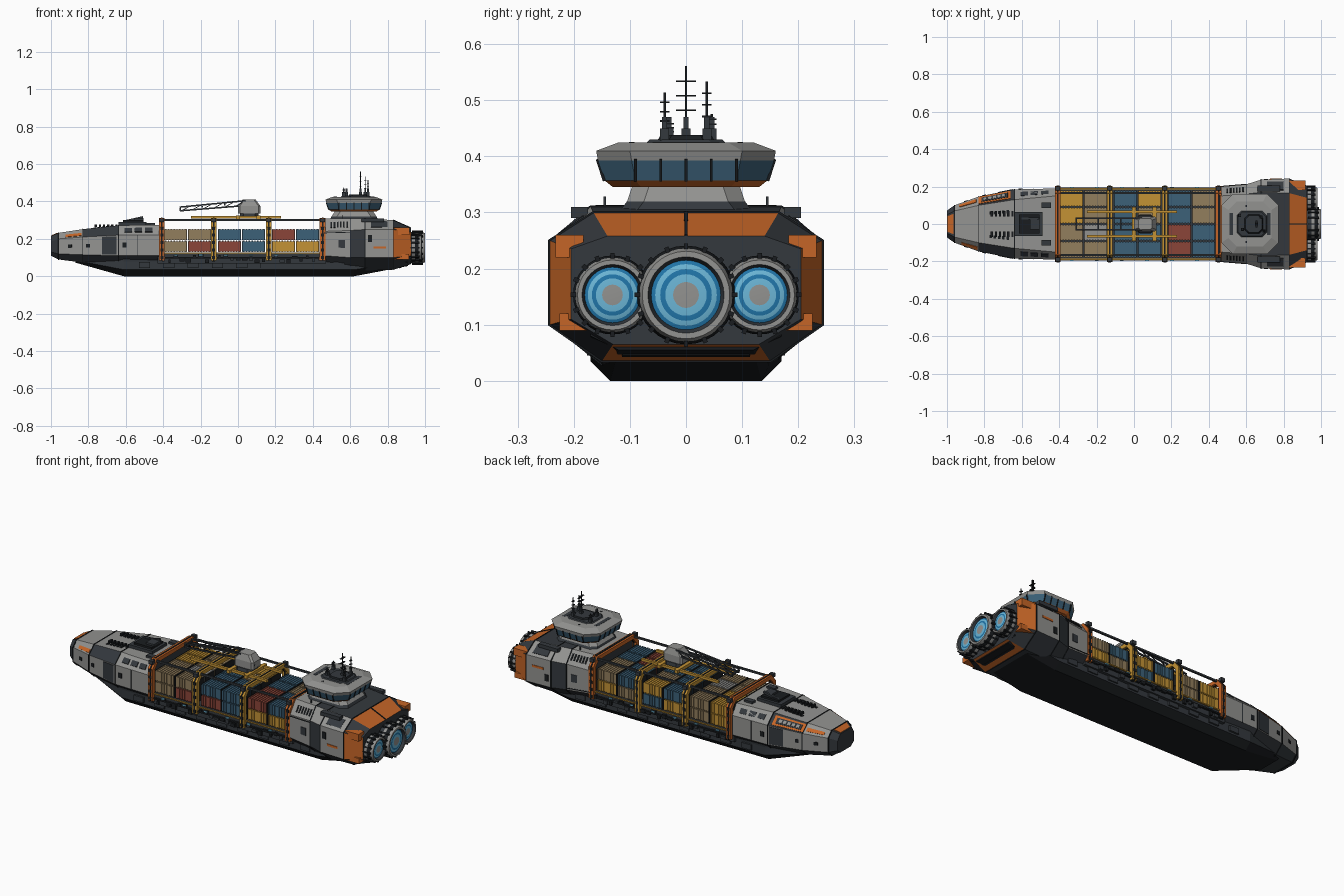
import bpy, bmesh, math, random
from mathutils import Vector, Matrix

random.seed(4)
if "Cube" in bpy.data.objects:
    bpy.data.objects.remove(bpy.data.objects["Cube"])

COLOURS = {
    "hull_grey": (0.29, 0.29, 0.28), "slate": (0.034, 0.04, 0.047), "black": (0.01, 0.012, 0.014),
    "orange": (0.56, 0.13, 0.02), "yellow": (0.55, 0.29, 0.035), "steel_blue": (0.045, 0.12, 0.19),
    "tan": (0.29, 0.21, 0.11), "rust_red": (0.26, 0.06, 0.04), "glow_cyan": (0.15, 0.47, 0.68),
    "glow_blue": (0.015, 0.18, 0.4)}
MATS = []
for name, rgb in COLOURS.items():
    m = bpy.data.materials.new(name)
    m.use_nodes = True
    m.diffuse_color = (*rgb, 1)
    m.node_tree.nodes["Principled BSDF"].inputs["Base Color"].default_value = (*rgb, 1)
    MATS.append(m)
GREY, SLATE, BLACK, ORANGE, YELLOW, BLUE, TAN, RED, CYAN, DEEP = range(10)


class Part:
    """Collects faces of one named object."""
    def __init__(self, name):
        self.name, self.bm = name, bmesh.new()

    def face(self, verts, mat):
        self.bm.faces.new(verts).material_index = mat

    def block(self, matrix, mat):
        res = bmesh.ops.create_cube(self.bm, size=1, matrix=matrix)
        for f in {f for v in res["verts"] for f in v.link_faces}:
            f.material_index = mat

    def box(self, c, s, mat):
        self.block(Matrix.Translation(c) @ Matrix.Diagonal((*s, 1)), mat)

    def beam(self, p, q, w, h, mat):
        p, q = Vector(p), Vector(q)
        d = q - p
        side = Vector((0, 0, 1)).cross(d)
        side = side.normalized() if side.length > 1e-6 else Vector((0, 1, 0))
        up = d.normalized().cross(side)
        m = Matrix((d.normalized() * (d.length + w * 0.4), side * w, up * h)).transposed().to_4x4()
        self.block(Matrix.Translation((p + q) / 2) @ m, mat)

    def skin(self, rings, rule, caps=None):
        vs = [[self.bm.verts.new(p) for p in r] for r in rings]
        n = len(vs[0])
        for i in range(len(vs) - 1):
            for k in range(n):
                j = (k + 1) % n
                self.face((vs[i][k], vs[i][j], vs[i + 1][j], vs[i + 1][k]), rule(i, k))
        if caps:
            self.face(vs[0], caps[0])
            self.face(vs[-1], caps[1])

    def finish(self, smooth=False):
        bmesh.ops.recalc_face_normals(self.bm, faces=self.bm.faces)
        mesh = bpy.data.meshes.new(self.name)
        self.bm.to_mesh(mesh)
        self.bm.free()
        for m in MATS:
            mesh.materials.append(m)
        ob = bpy.data.objects.new(self.name, mesh)
        bpy.context.collection.objects.link(ob)
        if smooth:
            bpy.ops.object.select_all(action="DESELECT")
            ob.select_set(True)
            bpy.context.view_layer.objects.active = ob
            bpy.ops.object.shade_smooth_by_angle(angle=math.radians(30))


def ring(x, wb, wm, wt, z0, z1, z2, z3):
    """Eight-sided hull section: 0 bottom, 2/6 sides, 4 top, odd edges chamfers."""
    return [Vector((x, y, z)) for y, z in ((-wb, z0), (wb, z0), (wm, z1), (wm, z2),
                                           (wt, z3), (-wt, z3), (-wm, z2), (-wm, z1))]


def seams(part, rings, keep):
    for i in keep:
        for k in range(8):
            part.beam(rings[i][k], rings[i][(k + 1) % 8], 0.005, 0.005, BLACK)


def patch(part, rings, i, k, u0, u1, v0, v1, mat, lift=0.003):
    """Thin painted plate on hull face k of segment i."""
    a, b, d, c = rings[i][k], rings[i][(k + 1) % 8], rings[i + 1][k], rings[i + 1][(k + 1) % 8]
    n = (b - a).cross(d - a).normalized()
    mid = (a + b + c + d) / 4 - Vector((a.x, 0, 0.16))
    n *= -1 if n.dot(Vector((0, mid.y, mid.z))) < 0 else 1
    at = lambda u, v: a.lerp(d, u).lerp(b.lerp(c, u), v)
    quad = [at(u0, v0), at(u1, v0), at(u1, v1), at(u0, v1)]
    part.skin([[p - n * 0.002 for p in quad], [p + n * lift for p in quad]], lambda i, k: mat, (mat, mat))


# Keel
keel = [ring(-0.87, .06, .09, .09, .073, .085, .1, .12), ring(-0.61, .13, .165, .17, 0, .035, .08, .11),
        ring(0.62, .135, .17, .175, 0, .035, .08, .11), ring(0.91, .12, .17, .13, .055, .08, .1, .12)]
p = Part("keel")
p.skin(keel, lambda i, k: BLACK if k in (0, 1, 7) else SLATE, (BLACK, BLACK))
p.finish()

# Bow hull with panels
bow = [ring(-1.0, .045, .072, .05, .11, .13, .185, .215), ring(-0.96, .07, .1, .07, .09, .12, .2, .232),
       ring(-0.83, .1, .147, .1, .073, .115, .21, .252), ring(-0.64, .13, .185, .13, .06, .11, .22, .272),
       ring(-0.42, .14, .19, .15, .06, .11, .22, .275)]
p = Part("bow_hull")
p.skin(bow, lambda i, k: SLATE if k in (0, 1, 7) or i == 0 or (i == 2 and k in (3, 5)) else GREY, (SLATE, SLATE))
seams(p, bow, (1, 2, 3, 4))
for k in (2, 6):
    patch(p, bow, 2, k, .55, .95, .05, .95, SLATE)
    patch(p, bow, 1, k, .4, .55, .4, .6, BLACK)
    patch(p, bow, 3, k, .1, .2, .35, .6, BLACK)
    patch(p, bow, 2, k, .1, .2, .4, .6, BLACK)
    patch(p, bow, 3, k, .45, .47, .0, 1, SLATE)
patch(p, bow, 2, 3, .0, .9, .1, .85, ORANGE)
patch(p, bow, 2, 3, .08, .82, .25, .7, SLATE, .005)
for i in range(5):
    patch(p, bow, 2, 3, .14 + i * .13, .23 + i * .13, .35, .6, GREY, .007)
patch(p, bow, 1, 3, .2, .9, .25, .6, ORANGE)
patch(p, bow, 1, 5, .3, .95, .5, .85, ORANGE)
patch(p, bow, 0, 4, .1, .9, .1, .9, ORANGE)
for u in (.15, .4, .65):
    for k in (3, 5):
        patch(p, bow, 3, k, u, u + .18, .3, .7, SLATE)
for v in (.2, .77):
    for i in range(5):
        patch(p, bow, 2, 4, .3 + i * .12, .37 + i * .12, v, v + .03 + .04, BLACK)
p.finish()

# Bow deck hatch and vents
p = Part("bow_hatch")
p.box((-.565, 0, .28), (.15, .13, .02), SLATE)
p.box((-.56, 0, .293), (.11, .1, .016), BLACK)
p.box((-.53, 0, .303), (.05, .06, .016), SLATE)
p.beam((-.6, .03, .295), (-.51, .03, .315), .012, .012, SLATE)
for s in (-1, 1):
    for i in range(6):
        p.box((-.76 + i * .022, s * .055, .271), (.012, .03, .014), BLACK)
    p.box((-.47, s * .1, .28), (.05, .03, .012), SLATE)
p.finish()

# Stern hull
stern = [ring(.46, .15, .2, .15, .06, .11, .24, .31), ring(.6, .15, .212, .16, .04, .1, .245, .31),
         ring(.68, .15, .237, .17, .03, .1, .25, .31), ring(.83, .15, .243, .165, .035, .1, .25, .3),
         ring(.925, .13, .205, .14, .065, .11, .235, .258)]
STERN_RULE = {0: (2, 3, 4, 5, 6), 1: (3, 5), 2: (2, 3, 5, 6), 3: ()}
p = Part("stern_hull")
p.skin(stern, lambda i, k: ORANGE if i == 3 and k % 2 == 0 else GREY if k in STERN_RULE[i] else SLATE, (SLATE, SLATE))
seams(p, stern, (0, 1, 2, 3))
for k in (3, 5):
    for i in range(6):
        patch(p, stern, 0, k, .25 + i * .12, .31 + i * .12, .3, .75, BLACK)
    patch(p, stern, 2, k, .2, .8, .2, .8, SLATE)
for k in (2, 6):
    patch(p, stern, 0, k, .55, .8, .35, .65, SLATE)
    patch(p, stern, 2, k, .3, .75, .6, .68, ORANGE)
    patch(p, stern, 2, k, .1, .25, .2, .45, BLACK)
    patch(p, stern, 0, k, .0, 1, .05, .08, BLACK)
patch(p, stern, 3, 4, 0, 1, .49, .51, BLACK)
patch(p, stern, 3, 0, .35, .45, .1, .9, BLACK)
for s in (-1, 1):
    p.box((.875, s * .208, .24), (.085, .05, .04), ORANGE)
    p.box((.875, s * .2, .105), (.08, .05, .03), ORANGE)
    p.box((.72, s * .19, .3), (.12, .03, .02), SLATE)
    p.beam((.56, s * .145, .3), (.56, s * .145, .328), .004, .004, SLATE)
p.finish()

# Engines: stepped profile (x offset, radius, colour of following band)
PROFILE = [(-.1, .06, BLACK), (-.075, .083, SLATE), (-.05, .088, GREY), (-.035, .088, BLACK), (-.015, .083, GREY),
           (0, .078, GREY), (0, .068, SLATE), (-.014, .062, DEEP), (-.012, .055, CYAN), (-.01, .046, DEEP),
           (-.009, .037, CYAN), (-.008, .023, GREY), (-.008, .0005, GREY)]
p = Part("engines")
for y, end, s in ((0, 1, 1), (.131, .98, .8), (-.131, .98, .8)):
    turn = [2 * math.pi * t / 32 for t in range(32)]
    p.skin([[(end + x, y + r * s * math.cos(a), .153 + r * s * math.sin(a)) for a in turn]
            for x, r, c in PROFILE], lambda i, k: PROFILE[i][2])
    for a in turn[::2]:
        m = Matrix.Translation((end - .04, y, .153)) @ Matrix.Rotation(a, 4, "X")
        p.block(m @ Matrix.Translation((0, 0, .087 * s)) @ Matrix.Diagonal((.06, .008, .01, 1)), BLACK)
p.finish(smooth=True)


def plan_stack(part, cx, levels):
    """Stacked chamfered-rectangle decks: z, half length, half width, chamfer, colour."""
    rings = []
    for z, a, b, c, _ in levels:
        rings.append([(cx + x, y, z) for x, y in ((a, b - c), (a - c, b), (c - a, b), (-a, b - c),
                                                  (-a, c - b), (c - a, -b), (a - c, -b), (a, c - b))])
    part.skin(rings, lambda i, k: levels[i][4], (levels[0][4], levels[-1][4]))


# Bridge tower
p = Part("bridge")
plan_stack(p, .62, [(.3, .13, .12, .03, SLATE), (.32, .12, .105, .03, GREY), (.35, .1, .095, .03, GREY)])
plan_stack(p, .62, [(.345, .12, .13, .05, ORANGE), (.357, .135, .145, .055, BLUE), (.393, .147, .157, .06, GREY),
                    (.41, .152, .16, .06, GREY), (.425, .115, .12, .045, GREY)])
for s in (-1, 1):
    for t in (-.09, -.045, 0, .045, .09):
        p.beam((.62 + s * .136, t, .357), (.62 + s * .148, t, .394), .005, .005, BLACK)
        p.beam((.62 + t * .9, s * .146, .357), (.62 + t * .9, s * .158, .394), .005, .005, BLACK)
    p.box((.62, s * .1, .412), (.12, .02, .012), SLATE)
    p.box((.62 + s * .1, 0, .42), (.02, .12, .012), SLATE)
    p.box((.6, s * .097, .42), (.01, .01, .012), BLACK)
plan_stack(p, .63, [(.42, .085, .075, .025, SLATE), (.43, .075, .065, .025, SLATE)])
plan_stack(p, .64, [(.43, .05, .05, .02, BLACK), (.438, .045, .045, .02, SLATE)])
p.finish()

# Antenna masts with crossbars
p = Part("antennas")
for x, y, top in ((.655, 0, .56), (.68, .037, .533), (.695, -.038, .513), (.565, .046, .475), (.58, -.03, .465)):
    p.beam((x, y, .42), (x, y, top), .004, .004, BLACK)
    p.box((x, y, .435), (.016, .016, .03), SLATE)
    p.box((x, y, .455), (.009, .009, .03), SLATE)
    for f in (.4, .6, .8):
        p.box((x, y, .43 + (top - .43) * f), (.012, .036 if y == 0 else .017, .003), BLACK)
p.finish()

# Cargo deck with side equipment
p = Part("cargo_deck")
p.box((.02, 0, .095), (.9, .37, .055), SLATE)
for s in (-1, 1):
    p.box((.02, s * .188, .124), (.88, .008, .006), YELLOW)
    p.box((.02, s * .19, .1), (.88, .012, .008), BLACK)
    for i in range(26):
        x = -.4 + i * .0335
        p.box((x, s * .187, random.uniform(.078, .112)),
              (random.uniform(.012, .028), .018, random.uniform(.01, .025)), random.choice((SLATE, BLACK, BLACK)))
        if i % 4 == 2:
            p.box((x, s * .195, .113), (.02, .008, .006), CYAN)
    for i in range(9):
        p.box((-.5 + i * .13, s * .166, .06), (.06, .02, .03), SLATE)
p.finish()

# Container stacks
CODE = {"Y": YELLOW, "T": TAN, "B": BLUE, "G": GREY, "R": RED}
TOP = ("YTBYBT", "YTBTBT", "TGBBRB", "TTBBRB")
LOW = ("YTYBTY", "TBRYBT", "TBRYBT", "TRRBYY")
p = Part("containers")
for z, plan in ((.159, LOW), (.222, TOP)):
    for row, codes in enumerate(plan):
        y = .136 - row * .0905
        for i, code in enumerate(codes):
            x = -.334 + (i // 2) * .289 + (i % 2) * .128
            p.box((x, y, z), (.12, .08, .054), CODE[code])
            for r in range(8):
                p.box((x - .052 + r * .0149, y, z), (.007, .086, .06), CODE[code])
            for e in (-1, 1):
                p.box((x + e * .0605, y, z), (.003, .084, .059), BLACK)
p.finish()

# Cargo hoops
ARCH = [(.192, .09), (.192, .262), (.16, .3), (-.16, .3), (-.192, .262), (-.192, .09)]
p = Part("cargo_hoops")
for x, mat in ((-.407, ORANGE), (-.13, YELLOW), (.165, YELLOW), (.452, ORANGE)):
    for (ya, za), (yb, zb) in zip(ARCH, ARCH[1:]):
        a, b = Vector((x, ya, za)), Vector((x, yb, zb))
        flat = ya != yb
        p.beam(a, b, .03 if flat else .022, .022 if flat else .03, mat)
        p.beam(a, b, .008 if flat else .026, .026 if flat else .008, BLACK)
    for s in (-1, 1):
        for z in (.1, .14, .18, .22, .255):
            p.box((x, s * .2, z), (.016, .01, .016), BLACK)
        p.box((x, s * .19, .3), (.025, .02, .02), SLATE)
p.finish()

# Overhead rails and crane carriage
p = Part("crane_rails")
for s in (-1, 1):
    p.box((.02, s * .165, .3), (.88, .01, .01), SLATE)
    p.box((-.01, s * .065, .315), (.48, .014, .014), YELLOW)
    p.box((.11, s * .04, .315), (.02, .1, .018), YELLOW)
    p.box((.0, s * .04, .315), (.02, .1, .018), YELLOW)
p.finish()

# Crane with lattice boom
p = Part("crane")
plan_stack(p, .06, [(.315, .05, .05, .02, SLATE), (.335, .05, .045, .02, SLATE)])
plan_stack(p, .06, [(.335, .06, .04, .01, GREY), (.375, .06, .04, .01, GREY), (.41, .035, .03, .01, GREY)])
p.box((.105, 0, .35), (.03, .06, .03), SLATE)
for s in (-1, 1):
    p.beam((.04, s * .03, .404), (-.31, s * .03, .37), .008, .008, SLATE)
    p.beam((.04, s * .03, .378), (-.31, s * .03, .35), .008, .008, SLATE)
    for i in range(6):
        x = -.3 + i * .058
        p.beam((x, s * .03, .351 + i * .005), (x + .04, s * .03, .374 + i * .005), .004, .004, BLACK)
for x, z in ((-.31, .36), (-.19, .372), (-.07, .383)):
    p.box((x, 0, z), (.008, .065, .01), SLATE)
p.finish()
